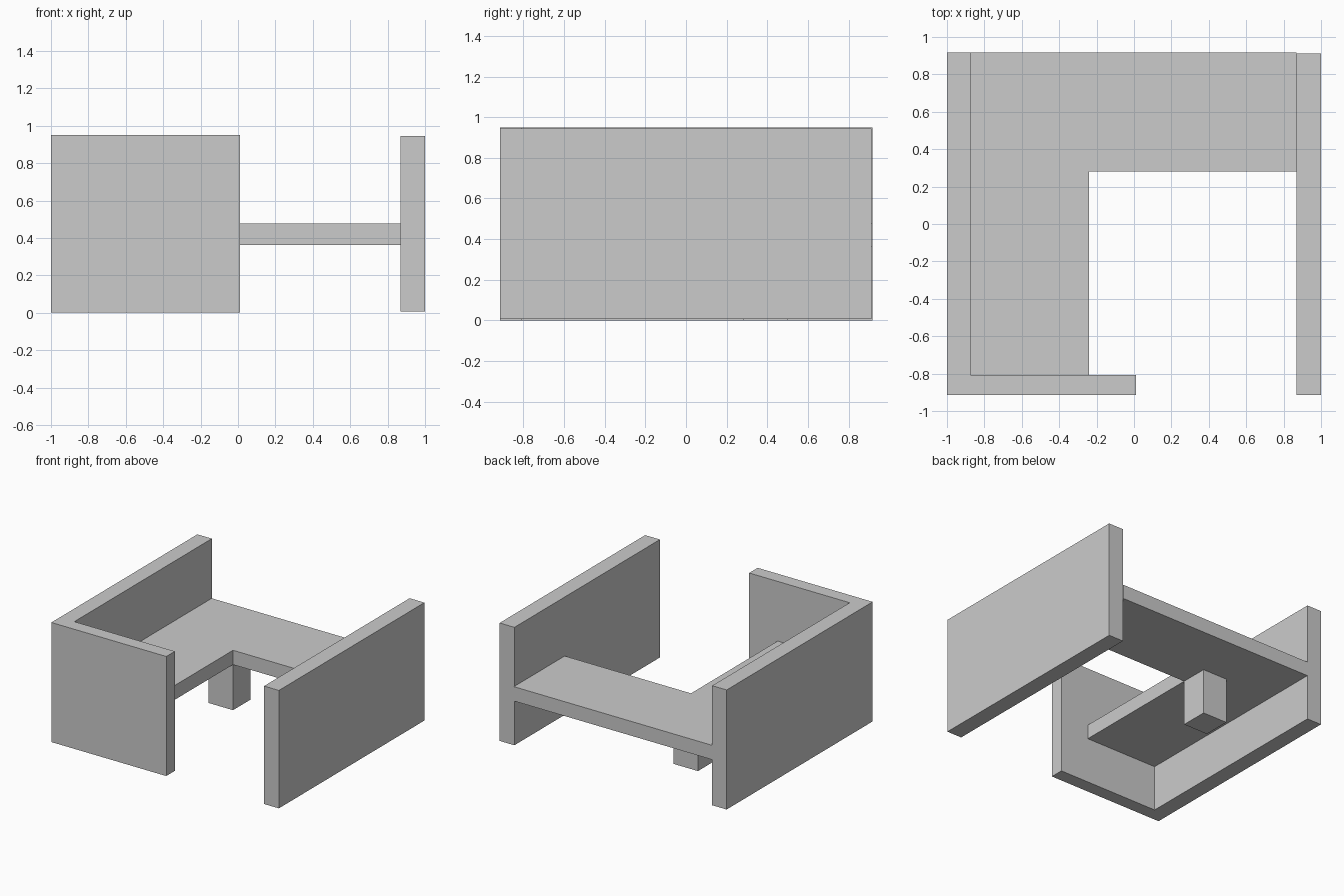
import bpy
import bmesh

if "Cube" in bpy.data.objects:
    bpy.data.objects.remove(bpy.data.objects["Cube"])


def slab(name, outline, z0, z1):
    """Extrude a counter-clockwise plan outline from z0 up to z1."""
    bm = bmesh.new()
    face = bm.faces.new([bm.verts.new((x, y, z0)) for x, y in outline])
    ext = bmesh.ops.extrude_face_region(bm, geom=[face], use_keep_orig=True)
    top = [v for v in ext["geom"] if isinstance(v, bmesh.types.BMVert)]
    bmesh.ops.translate(bm, verts=top, vec=(0, 0, z1 - z0))
    bmesh.ops.recalc_face_normals(bm, faces=bm.faces)
    mesh = bpy.data.meshes.new(name)
    bm.to_mesh(mesh)
    bm.free()
    obj = bpy.data.objects.new(name, mesh)
    bpy.context.collection.objects.link(obj)
    return obj


def rect(x0, x1, y0, y1):
    return [(x0, y0), (x1, y0), (x1, y1), (x0, y1)]


# L-shaped screen: left wall and front return
slab("corner_screen", [(-1, -0.915), (0.01, -0.915), (0.01, -0.808), (-0.873, -0.808),
                       (-0.873, 0.918), (-1, 0.918)], 0, 0.95)

# Right wall, slightly shorter
slab("right_panel", rect(0.87, 1, -0.915, 0.912), 0.008, 0.945)

# L-shaped worktop between the walls
slab("worktop", [(-0.873, -0.808), (-0.24, -0.808), (-0.24, 0.28), (0.87, 0.28),
                 (0.87, 0.918), (-0.873, 0.918)], 0.362, 0.476)

# Square post under the inner corner
slab("support_post", rect(-0.455, -0.24, 0.28, 0.5), 0, 0.362)
